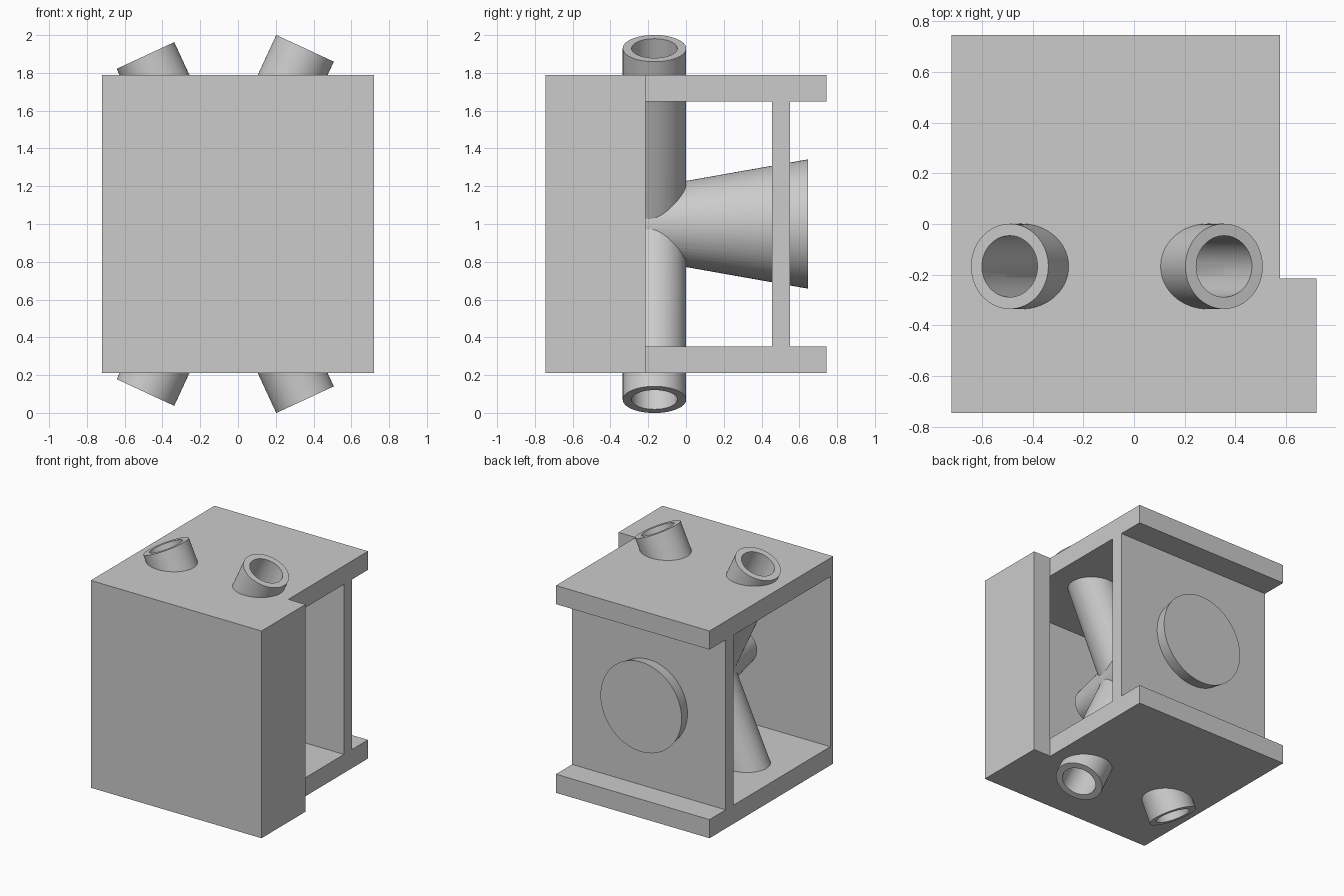
import bpy
from mathutils import Vector

cube = bpy.data.objects.get("Cube")
if cube:
    bpy.data.objects.remove(cube, do_unlink=True)

grey = bpy.data.materials.new("plain grey")
grey.use_nodes = True
COLOUR = (0.6, 0.6, 0.6, 1)
grey.diffuse_color = COLOUR
grey.node_tree.nodes["Principled BSDF"].inputs["Base Color"].default_value = COLOUR


def box(name, x, y, z):
    """Box from (low, high) ranges."""
    spans = (x, y, z)
    bpy.ops.mesh.primitive_cube_add(size=1, location=[sum(s) / 2 for s in spans])
    ob = bpy.context.object
    ob.name = name
    ob.scale = [s[1] - s[0] for s in spans]
    bpy.ops.object.transform_apply(location=False, rotation=False, scale=True)
    ob.data.materials.append(grey)
    return ob


def cone(name, start, end, r_start, r_end):
    """Round solid between two points."""
    a, b = Vector(start), Vector(end)
    bpy.ops.mesh.primitive_cone_add(vertices=64, radius1=r_start, radius2=r_end,
                                    depth=(b - a).length, location=(a + b) / 2)
    ob = bpy.context.object
    ob.name = name
    ob.rotation_mode = "QUATERNION"
    ob.rotation_quaternion = (b - a).to_track_quat("Z", "Y")
    ob.data.materials.append(grey)
    return ob


def pipe(name, start, end, r_start, r_end, bore):
    """Solid plus a slightly longer cutter for its bore."""
    a, b = Vector(start), Vector(end)
    over = (b - a) * 0.01
    grow = (r_end - r_start) * 0.01
    solid = cone(name, a, b, r_start, r_end)
    cutter = cone(name + "_bore", a - over, b + over,
                  (r_start - grow) * bore, (r_end + grow) * bore)
    cutter.hide_render = True
    return solid, cutter


# Frame: plates, back web, thin front panel and side flange
LEFT, RIGHT = -0.72, 0.575
FRONT, BACK = -0.745, 0.745
BOTTOM, TOP = 0.21, 1.79
THICK = 0.142
width = (LEFT, RIGHT)
inside = (BOTTOM + THICK, TOP - THICK)
parts = [
    box("bottom_plate", width, (FRONT, BACK), (BOTTOM, inside[0])),
    box("top_plate", width, (FRONT, BACK), (inside[1], TOP)),
    box("back_web", width, (0.455, 0.55), inside),
    box("front_panel", width, (FRONT, FRONT + 0.035), inside),
    box("side_flange", (RIGHT, 0.72), (FRONT, -0.215), (BOTTOM, TOP)),
]

# Crossed tubes and the flared horn
Y = -0.167
pipes = [
    pipe("rising_tube", (-0.49, Y, 0.108), (0.355, Y, 1.93), 0.168, 0.168, 0.72),
    pipe("falling_tube", (-0.49, Y, 1.892), (0.355, Y, 0.07), 0.168, 0.168, 0.72),
    pipe("horn", (-0.0725, -0.57, 1), (-0.0725, 0.645, 1), 0.127, 0.342, 0.72),
]
parts += [p[0] for p in pipes]
cutters = [p[1] for p in pipes]

# Open the bores through every part they meet
for ob in parts:
    bpy.ops.object.select_all(action="DESELECT")
    ob.select_set(True)
    bpy.context.view_layer.objects.active = ob
    if ob.name not in ("front_panel", "side_flange"):
        for cutter in cutters:
            mod = ob.modifiers.new("bore", "BOOLEAN")
            mod.operation = "DIFFERENCE"
            mod.solver = "EXACT"
            mod.object = cutter
            bpy.ops.object.modifier_apply(modifier=mod.name)
    bpy.ops.object.shade_smooth_by_angle(angle=0.6)

for cutter in cutters:
    bpy.data.objects.remove(cutter, do_unlink=True)
